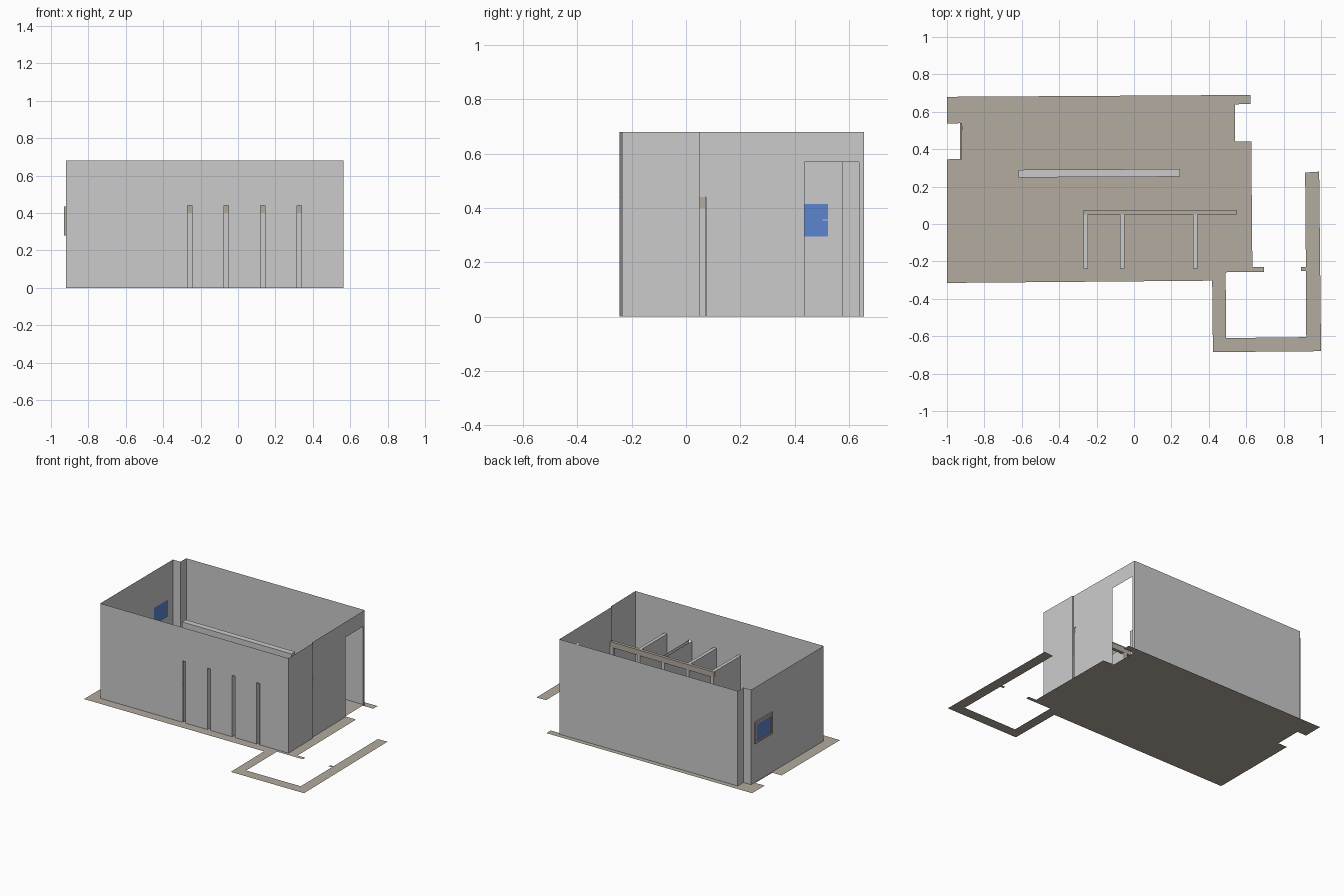
import bpy, bmesh
from mathutils import Vector

if "Cube" in bpy.data.objects:
    bpy.data.objects.remove(bpy.data.objects["Cube"])


def material(name, rgb):
    m = bpy.data.materials.new(name)
    m.diffuse_color = (*rgb, 1)
    m.use_nodes = True
    m.node_tree.nodes["Principled BSDF"].inputs["Base Color"].default_value = m.diffuse_color
    return m


GREY = material("wall_grey", (0.6, 0.6, 0.6))
TAN = material("floor_tan", (0.45, 0.405, 0.345))
BLUE = material("window_blue", (0.107, 0.235, 0.63))

WALL_H = 0.68     # room walls
LOW_H = 0.44      # partitions
LINTEL_Z = 0.40   # underside of the stall lintel


def make(name, polys, mat):
    """Object from a list of polygons, shared corners welded."""
    bm = bmesh.new()
    for p in polys:
        bm.faces.new([bm.verts.new(v) for v in p])
    bmesh.ops.remove_doubles(bm, verts=bm.verts, dist=1e-5)
    me = bpy.data.meshes.new(name)
    bm.to_mesh(me)
    bm.free()
    me.materials.append(mat)
    ob = bpy.data.objects.new(name, me)
    bpy.context.collection.objects.link(ob)
    return ob


def sheet(p, q, z0, z1):
    return [(*p, z0), (*q, z0), (*q, z1), (*p, z1)]


def wall(name, a, b, openings=()):
    """Thin wall from a to b; openings are (start, end, z0, z1), along-wall 0..1."""
    a, b = Vector(a), Vector(b)
    polys, t = [], 0.0
    for s, e, z0, z1 in openings:
        polys.append(sheet(a.lerp(b, t), a.lerp(b, s), 0, WALL_H))
        if z0 > 0:
            polys.append(sheet(a.lerp(b, s), a.lerp(b, e), 0, z0))
        polys.append(sheet(a.lerp(b, s), a.lerp(b, e), z1, WALL_H))
        t = e
    polys.append(sheet(a.lerp(b, t), b, 0, WALL_H))
    return make(name, polys, GREY)


def box(name, lo, hi, mat, skip=""):
    """Box from lo to hi; skip lists sides left open."""
    (x0, y0, z0), (x1, y1, z1) = lo, hi
    sides = {
        "f": sheet((x0, y0), (x1, y0), z0, z1),
        "r": sheet((x1, y0), (x1, y1), z0, z1),
        "k": sheet((x1, y1), (x0, y1), z0, z1),
        "l": sheet((x0, y1), (x0, y0), z0, z1),
        "t": [(x0, y0, z1), (x1, y0, z1), (x1, y1, z1), (x0, y1, z1)],
        "b": [(x0, y1, z0), (x1, y1, z0), (x1, y0, z0), (x0, y0, z0)],
    }
    return make(name, [p for k, p in sides.items() if k not in skip], mat)


# floor slab outline with window and door notches and the porch footing
outline = [(-1, -0.315), (0.418, -0.303), (0.422, -0.685), (1, -0.68),
           (0.99, 0.28), (0.915, 0.275), (0.919, -0.23), (0.893, -0.23),
           (0.893, -0.25), (0.919, -0.25), (0.921, -0.605), (0.492, -0.61),
           (0.49, -0.258), (0.695, -0.257), (0.695, -0.23), (0.633, -0.23),
           (0.627, 0.44), (0.541, 0.44), (0.54, 0.64), (0.624, 0.641),
           (0.623, 0.69), (-1, 0.68), (-1, 0.537), (-0.927, 0.539),
           (-0.928, 0.347), (-1, 0.346)]
make("floor", [[(x, y, 0) for x, y in outline]], TAN)

# room walls
x0, x1 = -0.92, 0.565
stalls = [(-0.27, -0.246), (-0.075, -0.051), (0.12, 0.144), (0.315, 0.339)]
wall("front_wall", (x0, -0.245), (x1, -0.235),
     [((a - x0) / (x1 - x0), (b - x0) / (x1 - x0), 0, LOW_H) for a, b in stalls])
wall("right_wall_front", (x1, -0.235), (0.561, 0.05))
ya, yb = 0.05, 0.655
wall("right_wall_back", (0.552, ya), (0.545, yb),
     [(0, 0.04, 0, LOW_H),
      ((0.437 - ya) / (yb - ya), (0.637 - ya) / (yb - ya), 0, 0.57)])
wall("right_wall_step", (0.561, 0.05), (0.552, 0.05))
wall("back_wall", (0.545, yb), (-0.86, 0.643))
wall("corner_pillar_side", (-0.86, 0.643), (-0.86, 0.577))
wall("corner_pillar_front", (-0.86, 0.577), (-0.92, 0.577))
ya, yb = 0.577, -0.245
wall("left_wall", (x0, ya), (x0, yb),
     [((0.523 - ya) / (yb - ya), (0.362 - ya) / (yb - ya), 0.295, 0.415)])

# stall dividers: hollow, open towards the slots in the front wall
for i, (a, b) in enumerate(stalls):
    box(f"stall_divider_{i + 1}", (a, -0.239, 0), (b, 0.05, LOW_H), GREY,
        "fbk" + ("t" if i == 2 else ""))
    box(f"stall_post_{i + 1}", (a, 0.05, 0), (b, 0.072, LINTEL_Z), GREY, "bt")
box("stall_post_end", (0.528, 0.05, 0), (0.55, 0.072, LINTEL_Z), GREY, "bt")

# lintel over the stall openings
box("stall_lintel", (-0.272, 0.05, LINTEL_Z), (0.55, 0.072, LOW_H), TAN)

# low partition in the middle of the room, very slightly skewed
part = box("low_partition", (-0.617, 0.251, 0), (0.247, 0.292, LOW_H), GREY, "b")
for v in part.data.vertices:
    v.co.y += 0.005 * (v.co.x + 0.2)

# window: outer frame bars, pane and handle
xf, xw = -0.93, -0.92
for n, y0, y1, z0, z1 in [("bottom", 0.345, 0.54, 0.28, 0.295),
                          ("top", 0.345, 0.54, 0.415, 0.435),
                          ("front", 0.345, 0.362, 0.295, 0.415),
                          ("back", 0.523, 0.54, 0.295, 0.415)]:
    box("window_frame_" + n, (xf, y0, z0), (xw - 0.0005, y1, z1), TAN)
box("window_pane", (-0.925, 0.362, 0.295), (-0.921, 0.523, 0.415), BLUE)
box("window_handle", (-0.921, 0.502, 0.353), (-0.917, 0.523, 0.358), GREY)
